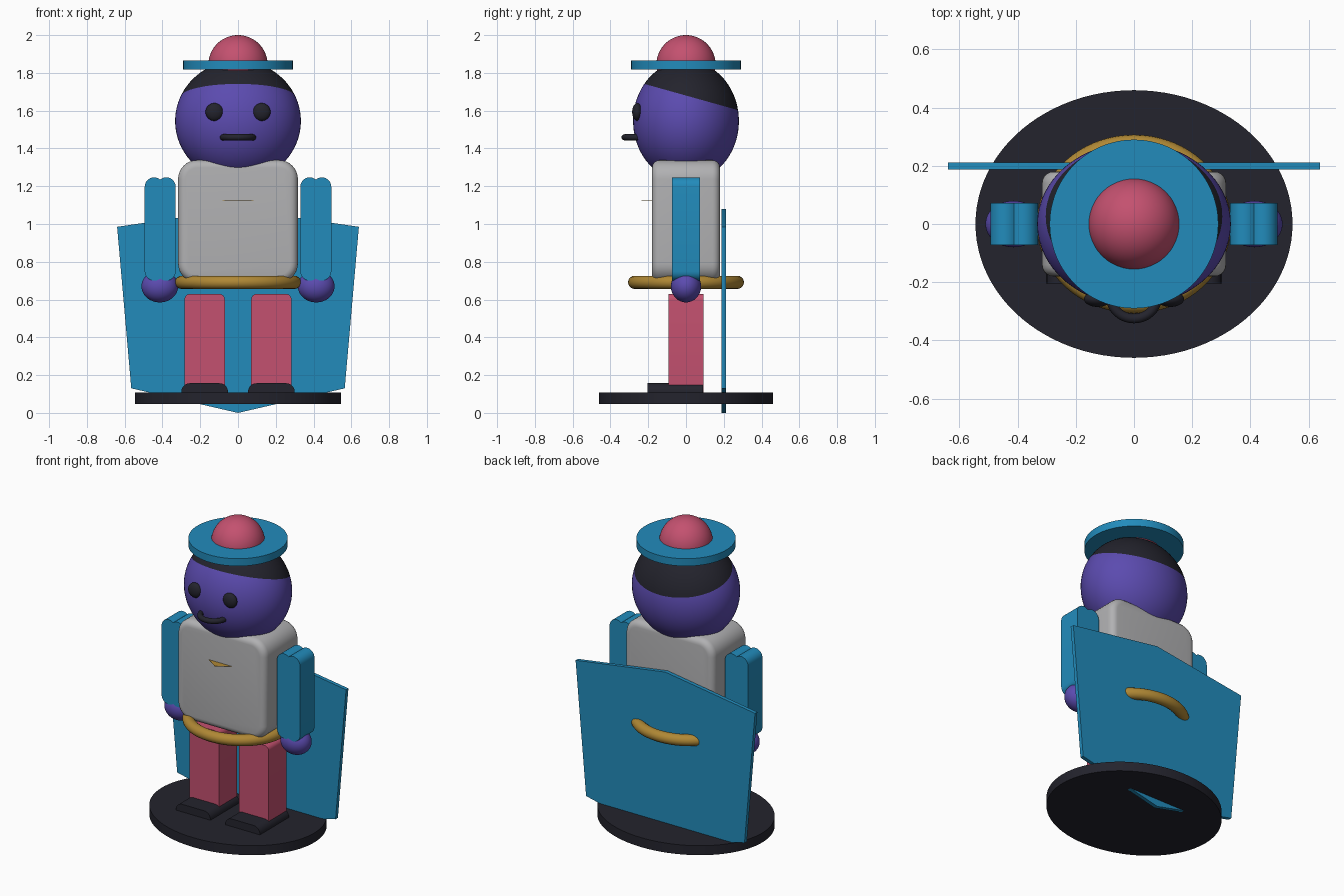
import bpy, bmesh
from math import sin, cos, pi, radians, acos
from mathutils import Matrix, Vector

cube = bpy.data.objects.get("Cube")
if cube:
    bpy.data.objects.remove(cube, do_unlink=True)


def material(name, rgb):
    m = bpy.data.materials.new(name)
    m.use_nodes = True
    m.diffuse_color = (*rgb, 1)
    shader = next(n for n in m.node_tree.nodes if n.type == 'BSDF_PRINCIPLED')
    shader.inputs["Base Color"].default_value = (*rgb, 1)
    return m


VIOLET = material("violet_skin", (0.105, 0.07, 0.43))
BLACK = material("near_black", (0.017, 0.017, 0.026))
BLUE = material("blue_cloth", (0.016, 0.26, 0.5))
RED = material("rose_red", (0.55, 0.082, 0.16))
GREY = material("light_grey", (0.44, 0.44, 0.45))
GOLD = material("gold", (0.43, 0.245, 0.035))
parts = []


def finish(name, bm, *mats):
    bmesh.ops.recalc_face_normals(bm, faces=bm.faces[:])
    mesh = bpy.data.meshes.new(name)
    bm.to_mesh(mesh)
    bm.free()
    for m in mats:
        mesh.materials.append(m)
    ob = bpy.data.objects.new(name, mesh)
    bpy.context.collection.objects.link(ob)
    parts.append(ob)
    return ob


def placed(loc, size):
    return Matrix.Translation(loc) @ Matrix.Diagonal((*size, 1))


def ball(name, loc, radii, mat):
    bm = bmesh.new()
    bmesh.ops.create_uvsphere(bm, u_segments=48, v_segments=32, radius=1,
                              matrix=placed(loc, radii))
    return finish(name, bm, mat)


def disc(name, rx, ry, z0, z1, mat):
    bm = bmesh.new()
    bmesh.ops.create_cone(bm, cap_ends=True, segments=96, radius1=1, radius2=1, depth=1,
                          matrix=placed((0, 0, (z0 + z1) / 2), (rx, ry, z1 - z0)))
    return finish(name, bm, mat)


def box(name, x, y, z, mat, corner, rim=0):
    """Box from ranges; rounds the corners seen from the front, then the front and back rims."""
    bm = bmesh.new()
    mid = [sum(r) / 2 for r in (x, y, z)]
    size = [r[1] - r[0] for r in (x, y, z)]
    bmesh.ops.create_cube(bm, size=1, matrix=placed(mid, size))

    def along_y(e):
        return abs(e.verts[0].co.y - e.verts[1].co.y) > 0.01
    bmesh.ops.bevel(bm, geom=[e for e in bm.edges if along_y(e)], offset=corner,
                    segments=8, profile=0.5, affect='EDGES')
    if rim:
        bmesh.ops.bevel(bm, geom=[e for e in bm.edges if not along_y(e)], offset=rim,
                        segments=5, profile=0.5, affect='EDGES')
    return finish(name, bm, mat)


def slab(name, outline, direction, mat):
    """Extrude a flat outline."""
    bm = bmesh.new()
    face = bm.faces.new([bm.verts.new(p) for p in outline])
    out = bmesh.ops.extrude_face_region(bm, geom=[face], use_keep_orig=True)
    bmesh.ops.translate(bm, vec=direction,
                        verts=[v for v in out["geom"] if isinstance(v, bmesh.types.BMVert)])
    return finish(name, bm, mat)


def tube(name, path, r, mat, closed=False):
    """Sweep a circle along a path lying in a level plane."""
    bm = bmesh.new()
    n, sides, rings = len(path), 16, []
    for i, p in enumerate(path):
        before = path[i - 1] if closed or i else p
        after = path[(i + 1) % n] if closed or i < n - 1 else p
        t = (after - before).normalized()
        side = Vector((t.y, -t.x, 0))
        rings.append([bm.verts.new(p + r * (cos(a) * side + sin(a) * Vector((0, 0, 1))))
                      for a in (2 * pi * k / sides for k in range(sides))])
    for i in range(n if closed else n - 1):
        a, b = rings[i], rings[(i + 1) % n]
        for k in range(sides):
            j = (k + 1) % sides
            bm.faces.new((a[k], a[j], b[j], b[k]))
    if not closed:
        for ring, end in ((rings[0], path[0]), (rings[-1], path[-1])):
            bm.faces.new(ring)
            bmesh.ops.create_uvsphere(bm, u_segments=16, v_segments=10, radius=r,
                                      matrix=Matrix.Translation(end))
    return finish(name, bm, mat)


# Stand and cape
disc("base", 0.545, 0.46, 0.047, 0.108, BLACK)
cape = [(-0.64, 0.985), (0, 1.08), (0.64, 0.985), (0.565, 0.13), (0, 0), (-0.565, 0.13)]
slab("cape", [(x, 0.187, z) for x, z in cape], (0, 0.024, 0), BLUE)

# Body
box("torso", (-0.317, 0.317), (-0.18, 0.18), (0.69, 1.338), GREY, 0.1, 0.04)
ring = [Vector((0.299 * cos(2 * pi * i / 72), 0.272 * sin(2 * pi * i / 72), 0.691))
        for i in range(72)]
tube("belt", ring, 0.035, GOLD, closed=True)
slab("chest_badge", [(-0.09, -0.175, 1.125), (0, -0.235, 1.125), (0.09, -0.175, 1.125)],
     (0, 0, 0.002), GOLD)

# Arm outline: two lobes at the top and bottom
lobe, off = 0.05, 0.032
sweep = pi - acos(off / lobe)
arc = [(off + lobe * cos(sweep * i / 10), lobe * sin(sweep * i / 10)) for i in range(11)]
top = arc + [(-x, z) for x, z in reversed(arc[:-1])]
arm = [(x, 1.197 + z) for x, z in top] + [(x, 0.75 - z) for x, z in reversed(top)]

# Limbs
for side, s in (("left", 1), ("right", -1)):
    slab(side + "_arm", [(s * 0.412 + x, -0.073, z) for x, z in arm], (0, 0.146, 0), BLUE)
    ball(side + "_hand", (s * 0.414, 0, 0.67), (0.097, 0.08, 0.085), VIOLET)
    leg_x = sorted((s * 0.07, s * 0.283))
    box(side + "_leg", leg_x, (-0.092, 0.092), (0.1, 0.63), RED, 0.03)
    shoe_x = sorted((s * 0.053, s * 0.3))
    box(side + "_shoe", shoe_x, (-0.205, 0.09), (0.06, 0.157), BLACK, 0.045)
    ball(side + "_eye", (s * 0.125, -0.258, 1.593), (0.047, 0.027, 0.047), BLACK)

# Head, with hair above a sloping cut
head_at = Vector((0, 0, 1.545))
bm = bmesh.new()
bmesh.ops.create_uvsphere(bm, u_segments=64, v_segments=40, radius=1,
                          matrix=placed(head_at, (0.333, 0.28, 0.32)))
hairline, up = Vector((0, 0, 1.68)), Vector((0, 0.28, 1)).normalized()
bmesh.ops.bisect_plane(bm, geom=bm.verts[:] + bm.edges[:] + bm.faces[:],
                       plane_co=hairline, plane_no=up)
for f in bm.faces:
    f.material_index = int((f.calc_center_median() - hairline).dot(up) > 0)
finish("head", bm, VIOLET, BLACK)

# Mouth
smile = [Vector((0.08 * cos(pi * i / 20), -0.25 - 0.075 * sin(pi * i / 20), 1.459))
         for i in range(21)]
tube("mouth", smile, 0.0165, BLACK)

# Hat
disc("hat_brim", 0.29, 0.29, 1.818, 1.866, BLUE)
ball("hat_dome", (0, 0, 1.843), (0.157, 0.157, 0.157), RED)

# Smooth round surfaces, keep hard edges sharp
bpy.ops.object.select_all(action='DESELECT')
for ob in parts:
    ob.select_set(True)
bpy.context.view_layer.objects.active = parts[0]
bpy.ops.object.shade_smooth_by_angle(angle=radians(35))
